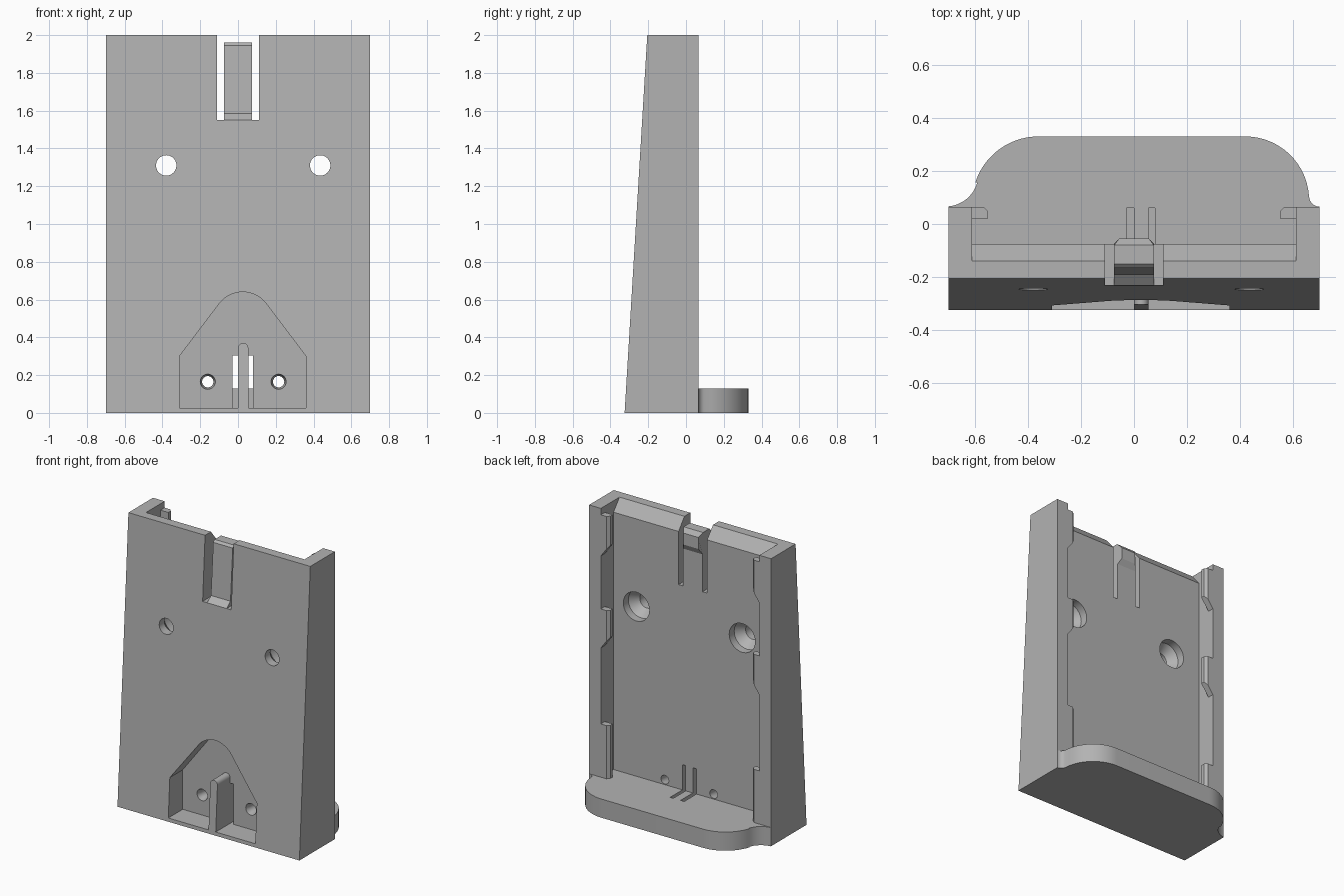
import bpy, bmesh, math
from mathutils import Vector

if "Cube" in bpy.data.objects:
    bpy.data.objects.remove(bpy.data.objects["Cube"], do_unlink=True)

grey = bpy.data.materials.new("plain grey")
grey.use_nodes = True
colour = (0.45, 0.45, 0.45, 1)
grey.diffuse_color = colour
grey.node_tree.nodes["Principled BSDF"].inputs["Base Color"].default_value = colour

# Where each 2D profile point goes, by extrusion axis
PLACE = {"x": lambda a, b, t: (t, a, b),
         "y": lambda a, b, t: (a, t, b),
         "z": lambda a, b, t: (a, b, t)}


def finish(name, bm):
    bmesh.ops.recalc_face_normals(bm, faces=bm.faces)
    mesh = bpy.data.meshes.new(name)
    bm.to_mesh(mesh)
    bm.free()
    mesh.materials.append(grey)
    obj = bpy.data.objects.new(name, mesh)
    bpy.context.collection.objects.link(obj)
    return obj


def prism(name, points, axis, start, end):
    """Extrude a closed 2D profile along an axis."""
    bm = bmesh.new()
    low, high = [[bm.verts.new(PLACE[axis](a, b, t)) for a, b in points] for t in (start, end)]
    bm.faces.new(low)
    bm.faces.new(high)
    for i in range(len(points)):
        j = (i + 1) % len(points)
        bm.faces.new((low[i], low[j], high[j], high[i]))
    return finish(name, bm)


def box(name, x, y, z):
    return prism(name, [(x[0], y[0]), (x[1], y[0]), (x[1], y[1]), (x[0], y[1])], "z", *z)


def turned(name, x, z, rings, sides=40):
    """Round cutter along y from (y, radius) rings."""
    bm = bmesh.new()
    loops = [[bm.verts.new((x + r * math.cos(a), y, z + r * math.sin(a)))
              for a in (2 * math.pi * i / sides for i in range(sides))] for y, r in rings]
    bm.faces.new(loops[0])
    bm.faces.new(loops[-1])
    for p, q in zip(loops, loops[1:]):
        for i in range(sides):
            j = (i + 1) % sides
            bm.faces.new((p[i], p[j], q[j], q[i]))
    return finish(name, bm)


def arc(cx, cy, r, start, end, steps=14):
    angles = [math.radians(start + (end - start) * i / steps) for i in range(steps + 1)]
    return [(cx + r * math.cos(a), cy + r * math.sin(a)) for a in angles]


def combine(target, tool, operation="DIFFERENCE"):
    """Apply a boolean and discard the tool."""
    mod = target.modifiers.new("cut", "BOOLEAN")
    mod.operation, mod.solver, mod.object = operation, "EXACT", tool
    bpy.context.view_layer.update()
    graph = bpy.context.evaluated_depsgraph_get()
    mesh = bpy.data.meshes.new_from_object(target.evaluated_get(graph))
    target.modifiers.clear()
    target.data = mesh
    bpy.data.objects.remove(tool, do_unlink=True)


# Wedge-shaped body, hollowed from the back with a sloped lip at the top
body = prism("holder_body", [(-.325, 0), (.065, 0), (.065, 2), (-.205, 2)], "x", -.7, .7)
cavity = [(-.075, .13), (-.075, 1.92), (-.14, 2), (-.14, 2.1), (.2, 2.1), (.2, .13)]
combine(body, prism("cavity", cavity, "x", -.61, .61))

# Rounded shelf at the foot, joined to the walls by small hollow curves
shelf_outline = ([(-.7, 0), (.7, 0), (.7, .065)] + arc(.7, .105, .04, 270, 180, 6)
                 + arc(.42, .09, .24, 4, 90) + arc(-.36, .08, .25, 90, 162)
                 + arc(-.71, .19, .124, -16, -85, 8) + [(-.7, .065)])
combine(body, prism("shelf", shelf_outline, "z", 0, .13), "UNION")

# Front pocket with an arched top, leaving a central rib
pocket_outline = [(-.31, .025), (.36, .025), (.36, .3)] + arc(.025, .484, .156, 36.9, 143.1) + [(-.31, .3)]
pocket = prism("pocket", pocket_outline, "y", -.5, -.165)
rib = [(0, -.1), (.055, -.1)] + arc(.0275, .3425, .0275, 0, 180, 10)
combine(pocket, prism("rib", rib, "y", -.6, .1))
combine(body, pocket)

# Slits either side of the rib, running on into the shelf
for x in ((-.028, 0), (.055, .08)):
    combine(body, box("slit", x, (-.25, .06), (.025, .305)))

# Screw holes: small in the pocket, large and recessed higher up
for x in (-.16, .215):
    combine(body, turned("small_hole", x, .165, [(-.2, .04), (-.16, .04), (-.135, .03), (0, .03)]))
for x in (-.38, .435):
    combine(body, turned("large_hole", x, 1.31, [(-.4, .054), (-.19, .054), (-.13, .1), (0, .1)]))

# Opening for the spring latch
combine(body, box("latch_opening", (-.11, .11), (-.5, -.02), (1.55, 2.2)))

# Spring latch with a hooked tip
latch = [(-.075, 1.55), (-.232, 1.55), (-.19, 1.585), (-.165, 1.945), (-.15, 1.96),
         (-.08, 1.96), (-.055, 1.93), (-.055, 1.85), (-.075, 1.81)]
spring_latch = prism("spring_latch", latch, "x", -.075, .075)
for v in spring_latch.data.vertices:
    if v.co.y > -.06:
        v.co.x *= .75

# Retaining tabs along both walls, with sloped undersides
tab_plan = [(.61, .02), (.55, .02), (.55, .047), (.568, .065), (.61, .065)]
for side, label in ((1, "left"), (-1, "right")):
    for level, top, bottom in (("top", 1.955, 1.75), ("middle", 1.3, 1.11), ("bottom", .5, .13)):
        tab = prism(f"{label}_{level}_tab", [(side * x, y) for x, y in tab_plan], "z", bottom, top)
        for v in tab.data.vertices:
            if v.co.z < top - .01 and level != "bottom":
                v.co.z -= (abs(v.co.x) - .55) * 1.35

# Smooth the round surfaces, keep corners crisp
bpy.ops.object.select_all(action="DESELECT")
body.select_set(True)
bpy.context.view_layer.objects.active = body
bpy.ops.object.shade_smooth_by_angle(angle=math.radians(25))
